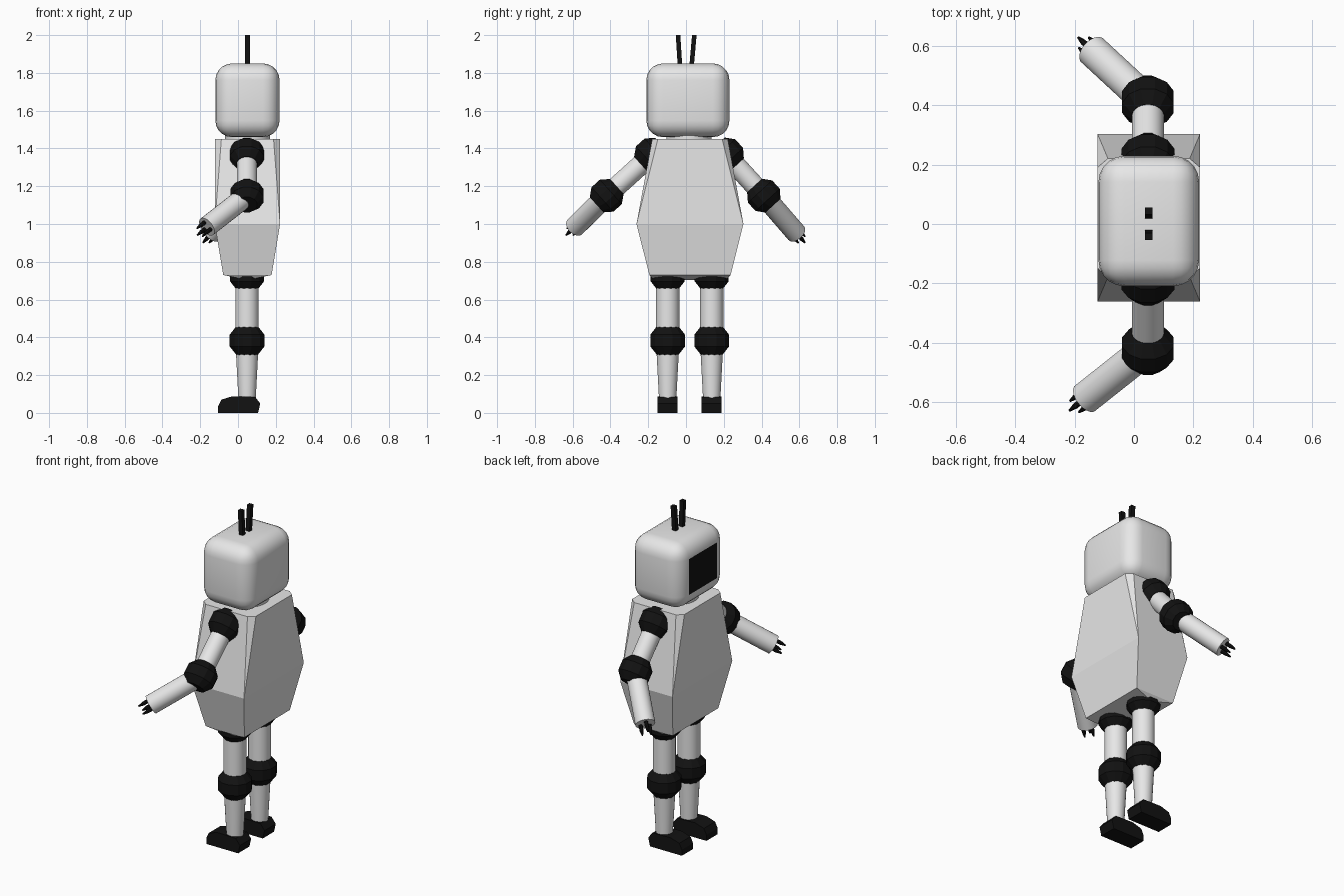
import bpy, bmesh, math
from mathutils import Vector, Matrix

if "Cube" in bpy.data.objects:
    bpy.data.objects.remove(bpy.data.objects["Cube"])


def material(name, rgb):
    m = bpy.data.materials.new(name)
    m.diffuse_color = (*rgb, 1)
    m.use_nodes = True
    m.node_tree.nodes["Principled BSDF"].inputs["Base Color"].default_value = m.diffuse_color
    return m


WHITE = material("light_grey", (0.8, 0.8, 0.8))
BLACK = material("black", (0.006, 0.006, 0.006))


def finish(bm, name, mats, smooth=None):
    bmesh.ops.recalc_face_normals(bm, faces=bm.faces[:])
    me = bpy.data.meshes.new(name)
    bm.to_mesh(me)
    bm.free()
    ob = bpy.data.objects.new(name, me)
    bpy.context.collection.objects.link(ob)
    for m in mats:
        me.materials.append(m)
    if smooth:
        bpy.ops.object.select_all(action='DESELECT')
        ob.select_set(True)
        bpy.context.view_layer.objects.active = ob
        bpy.ops.object.shade_smooth_by_angle(angle=math.radians(smooth))
    return ob


def hull(name, points, mat):
    bm = bmesh.new()
    for p in points:
        bm.verts.new(p)
    bmesh.ops.convex_hull(bm, input=bm.verts[:])
    bmesh.ops.dissolve_limit(bm, angle_limit=0.01, verts=bm.verts[:], edges=bm.edges[:])
    return finish(bm, name, [mat])


def lathe(name, origin, direction, profile, mat, sides=24, smooth=None):
    """Closed round part: profile holds (distance along direction, radius)."""
    rot = Vector(direction).to_track_quat('Z', 'Y')
    bm = bmesh.new()
    rings = []
    for d, r in profile:
        ring = []
        for i in range(sides):
            a = 2 * math.pi * (i + 0.5) / sides
            p = rot @ Vector((r * math.cos(a), r * math.sin(a), d))
            ring.append(bm.verts.new(p + Vector(origin)))
        rings.append(ring)
    for lo, hi in zip(rings, rings[1:]):
        for i in range(sides):
            j = (i + 1) % sides
            bm.faces.new((lo[i], lo[j], hi[j], hi[i]))
    bm.faces.new(rings[0][::-1])
    bm.faces.new(rings[-1])
    return finish(bm, name, [mat], smooth)


def limb(name, a, b, r0, r1):
    d = Vector(b) - Vector(a)
    return lathe(name, a, d, [(0, r0), (d.length, r1)], WHITE, 24, 40)


def joint(name, c, direction, r=0.093):
    prof = [(-0.8 * r, 0.62 * r), (-0.33 * r, r), (0.33 * r, r), (0.8 * r, 0.62 * r)]
    return lathe(name, c, direction, prof, BLACK, 12)


# Body: chamfered top ring, wide waist, narrow base with a shallow keel
CX, CY = 0.05, 0.021
pts = []
for sx in (-1, 1):
    for sy in (-1, 1):
        for x, y, z in ((0.173, 0.17, 1.45), (0.138, 0.2, 1.45),
                        (0.173, 0.283, 1.0), (0.128, 0.215, 0.73)):
            pts.append((CX + sx * x, CY + sy * y, z))
for sy in (-1, 1):
    pts.append((CX, CY + sy * 0.19, 0.703))
hull("body", pts, WHITE)

# Neck
lathe("neck", (CX, 0.015, 1.43), (0, 0, 1), [(0, 0.12), (0.05, 0.12)], WHITE, 24, 40)

# Head: rounded box, flat front panel is the dark face screen
bm = bmesh.new()
bmesh.ops.create_cube(bm, size=1, matrix=Matrix.Translation((CX, 0.01, 1.655))
                      @ Matrix.Diagonal((0.34, 0.44, 0.39, 1)))
bmesh.ops.bevel(bm, geom=bm.edges[:], offset=0.088, segments=5, profile=0.5, affect='EDGES')
bm.normal_update()
for f in bm.faces:
    if f.normal.x < -0.999 and f.calc_area() > 0.01:
        f.material_index = 1
finish(bm, "head", [WHITE, BLACK], 35)

# Antennae: slim square rods leaning apart
for side, y0, y1 in (("left", 0.030, 0.044), ("right", -0.032, -0.042)):
    hull("antenna_" + side,
         [(CX + sx * 0.013, y + sy * 0.012, z) for sx in (-1, 1) for sy in (-1, 1)
          for y, z in ((y0, 1.84), (y1, 2.0))], BLACK)

# Arms: shoulder, upper arm, elbow, forearm and three fingers
ARMS = (("left", (0.047, 0.215, 1.365), (0.047, 0.412, 1.15), (-0.14, 0.585, 0.95)),
        ("right", (0.047, -0.182, 1.365), (0.047, -0.42, 1.15), (-0.165, -0.588, 0.985)))
for side, shoulder, elbow, wrist in ARMS:
    s, e, w = Vector(shoulder), Vector(elbow), Vector(wrist)
    joint("shoulder_" + side, s, e - s)
    limb("upper_arm_" + side, s, e, 0.054, 0.054)
    joint("elbow_" + side, e, e - s, 0.09)
    limb("forearm_" + side, e, w, 0.055, 0.055)
    d = (w - e).normalized()
    u = d.cross(Vector((0, 0, 1))).normalized()
    v = u.cross(d)
    for i in range(3):
        a = math.radians(90 + 120 * i)
        base = w + 0.028 * (u * math.cos(a) + v * math.sin(a))
        lathe(f"finger_{side}_{i}", base - d * 0.01, d,
              [(0, 0.011), (0.04, 0.011), (0.072, 0.004)], BLACK, 8)

# Legs: hip, thigh, knee, shin and foot
FOOT = ((-0.105, 0), (-0.105, 0.035), (-0.088, 0.07), (-0.03, 0.088),
        (0.09, 0.085), (0.118, 0.05), (0.106, 0))
for side, y in (("left", 0.136), ("right", -0.097)):
    x = 0.048
    joint("hip_" + side, (x, y, 0.727), (0, 0, 1))
    limb("thigh_" + side, (x, y, 0.70), (x, y, 0.42), 0.062, 0.062)
    joint("knee_" + side, (x, y, 0.383), (0, 0, 1), 0.095)
    limb("shin_" + side, (x, y, 0.35), (x, y, 0.07), 0.061, 0.046)
    hull("foot_" + side, [(px, y + sy * 0.053, pz) for px, pz in FOOT for sy in (-1, 1)], BLACK)
